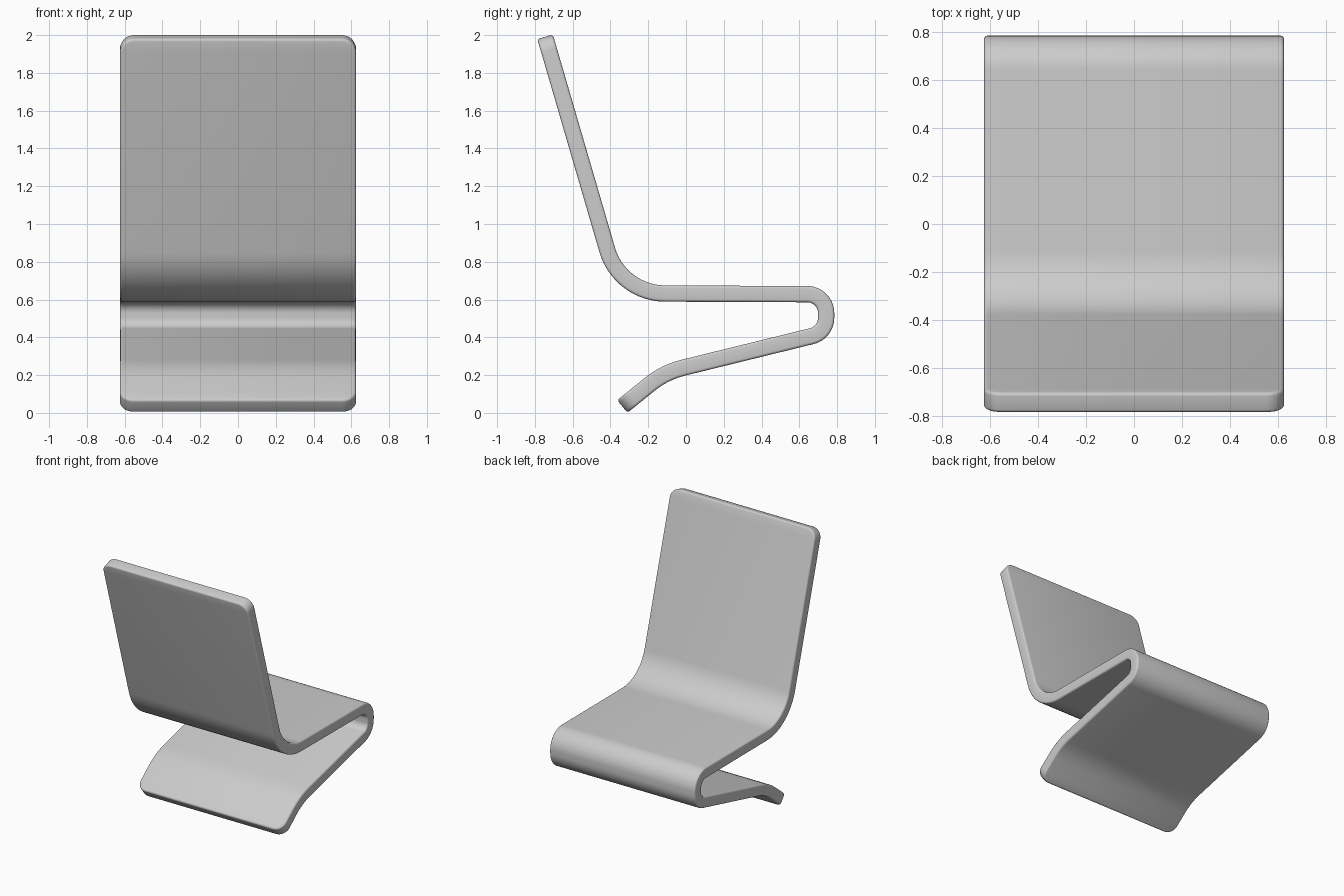
import bpy, bmesh
from math import cos, sin, pi, tan
from mathutils import Vector, Matrix

if "Cube" in bpy.data.objects:
    bpy.data.objects.remove(bpy.data.objects["Cube"])

HALF_W, THICK, CORNER, EDGE = 0.625, 0.086, 0.075, 0.014

# Side profile centre line: (y, z, bend radius)
PROFILE = [(-0.746, 1.991, 0), (-0.35, 0.633, 0.32), (0.742, 0.628, 0.1),
           (0.742, 0.425, 0.1), (-0.113, 0.215, 0.45), (-0.337, 0.034, 0)]


def filleted_path(profile, step=pi / 40):
    """Return (distance, position, tangent) samples along the rounded polyline."""
    pts = [Vector(p[:2]) for p in profile]
    samples = [(pts[0], (pts[1] - pts[0]).normalized())]
    for i in range(1, len(pts) - 1):
        d0 = (pts[i] - pts[i - 1]).normalized()
        d1 = (pts[i + 1] - pts[i]).normalized()
        turn = -d0.angle_signed(d1)
        r = profile[i][2]
        start = pts[i] - d0 * r * tan(abs(turn) / 2)
        side = Vector((-d0.y, d0.x)) * (1 if turn > 0 else -1)
        centre = start + side * r
        n = max(4, round(abs(turn) / step))
        for k in range(n + 1):
            rot = Matrix.Rotation(turn * k / n, 2)
            samples.append((centre + rot @ (start - centre), rot @ d0))
    samples.append((pts[-1], (pts[-1] - pts[-2]).normalized()))
    out, s = [], 0.0
    for i, (p, t) in enumerate(samples):
        if i:
            s += (p - samples[i - 1][0]).length
        out.append((s, p, t))
    return out


path = filleted_path(PROFILE)
LENGTH = path[-1][0]


def place(x, s, height):
    """Map a point of the flat sheet onto the bent profile."""
    for (s0, p0, t0), (s1, p1, t1) in zip(path, path[1:]):
        if s <= s1 + 1e-7:
            f = (s - s0) / (s1 - s0)
            p, t = p0.lerp(p1, f), t0.lerp(t1, f).normalized()
            return Vector((x, p.x - t.y * height, p.y + t.x * height))


def half_outline(inset, n=8):
    """Right half of the rounded sheet outline, as (x, distance) points."""
    r, w = CORNER - inset, HALF_W - CORNER
    arc = [(w + r * sin(k * pi / 2 / n), r * cos(k * pi / 2 / n)) for k in range(n + 1)]
    return ([(x, CORNER - d) for x, d in arc]
            + [(w + r, s) for s, _, _ in path[1:-1]]
            + [(x, LENGTH - CORNER + d) for x, d in reversed(arc)])


# Rounded rim: (inset, height) levels from underside to upper side
quarter = [(EDGE * (1 - sin(a)), THICK / 2 - EDGE * (1 - cos(a)))
           for a in (k * pi / 8 for k in range(5))]
levels = [(d, -h) for d, h in quarter] + [(d, h) for d, h in reversed(quarter)]

bm = bmesh.new()
rings = []
for inset, height in levels:
    half = half_outline(inset)
    loop = half + [(-x, s) for x, s in reversed(half)]
    rings.append([bm.verts.new(place(x, s, height)) for x, s in loop])

# Rim faces
count = len(rings[0])
for a, b in zip(rings, rings[1:]):
    for i in range(count):
        j = (i + 1) % count
        bm.faces.new((a[i], a[j], b[j], b[i]))
# Upper and lower sheet faces
for ring in (rings[0], rings[-1]):
    for i in range(count // 2 - 1):
        bm.faces.new((ring[i], ring[i + 1], ring[count - 2 - i], ring[count - 1 - i]))
bmesh.ops.recalc_face_normals(bm, faces=bm.faces)

mesh = bpy.data.meshes.new("bent_chair_shell")
bm.to_mesh(mesh)
bm.free()
chair = bpy.data.objects.new("bent_chair_shell", mesh)
bpy.context.collection.objects.link(chair)
bpy.context.view_layer.objects.active = chair
chair.select_set(True)
bpy.ops.object.shade_smooth_by_angle(angle=pi / 6)
